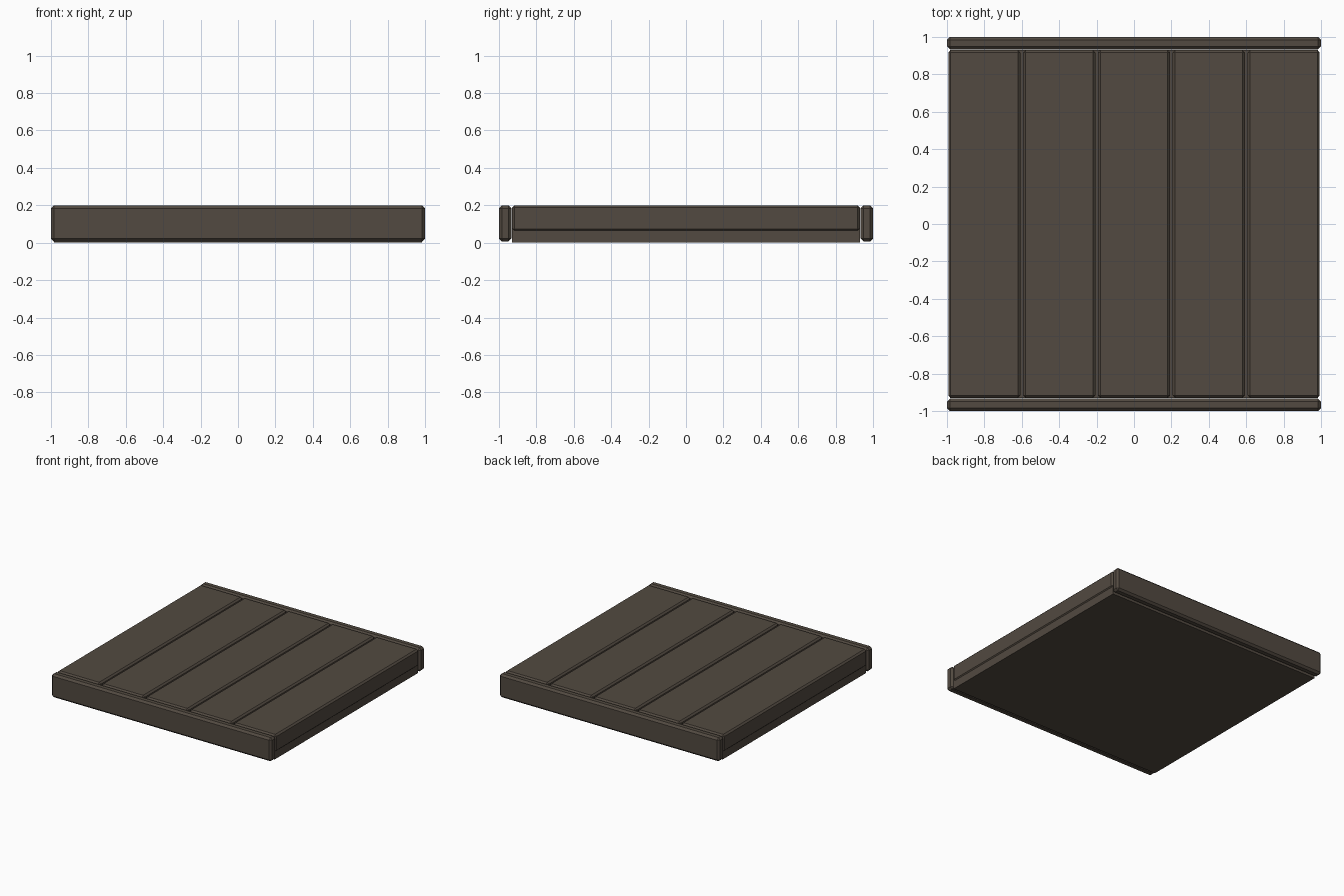
import bpy

if "Cube" in bpy.data.objects:
    bpy.data.objects.remove(bpy.data.objects["Cube"])

wood = bpy.data.materials.new("dark_wood")
wood.diffuse_color = (0.085, 0.068, 0.052, 1)
wood.use_nodes = True
wood.node_tree.nodes["Principled BSDF"].inputs["Base Color"].default_value = wood.diffuse_color


def block(name, lo, hi, bevel=0.0):
    """Box between two corners with chamfered edges."""
    bpy.ops.mesh.primitive_cube_add(size=1)
    ob = bpy.context.object
    ob.name = name
    for v in ob.data.vertices:
        v.co = [lo[i] if v.co[i] < 0 else hi[i] for i in range(3)]
    ob.data.materials.append(wood)
    if bevel:
        m = ob.modifiers.new("chamfer", 'BEVEL')
        m.width = bevel
        m.segments = 1
    return ob


# Backing board under the planks
block("base_board", (-0.985, -0.93, 0), (0.985, 0.93, 0.075))

# Five planks running front to back, separated by narrow grooves
for i in range(5):
    x = -0.8 + 0.4 * i
    block(f"plank_{i + 1}", (x - 0.193, -0.93, 0.06), (x + 0.193, 0.93, 0.2), 0.013)

# Front and back end rails
for name, s in (("front_rail", -1), ("back_rail", 1)):
    y = 0.967 * s
    block(name, (-1, y - 0.033, 0.006), (1, y + 0.033, 0.2), 0.016)
